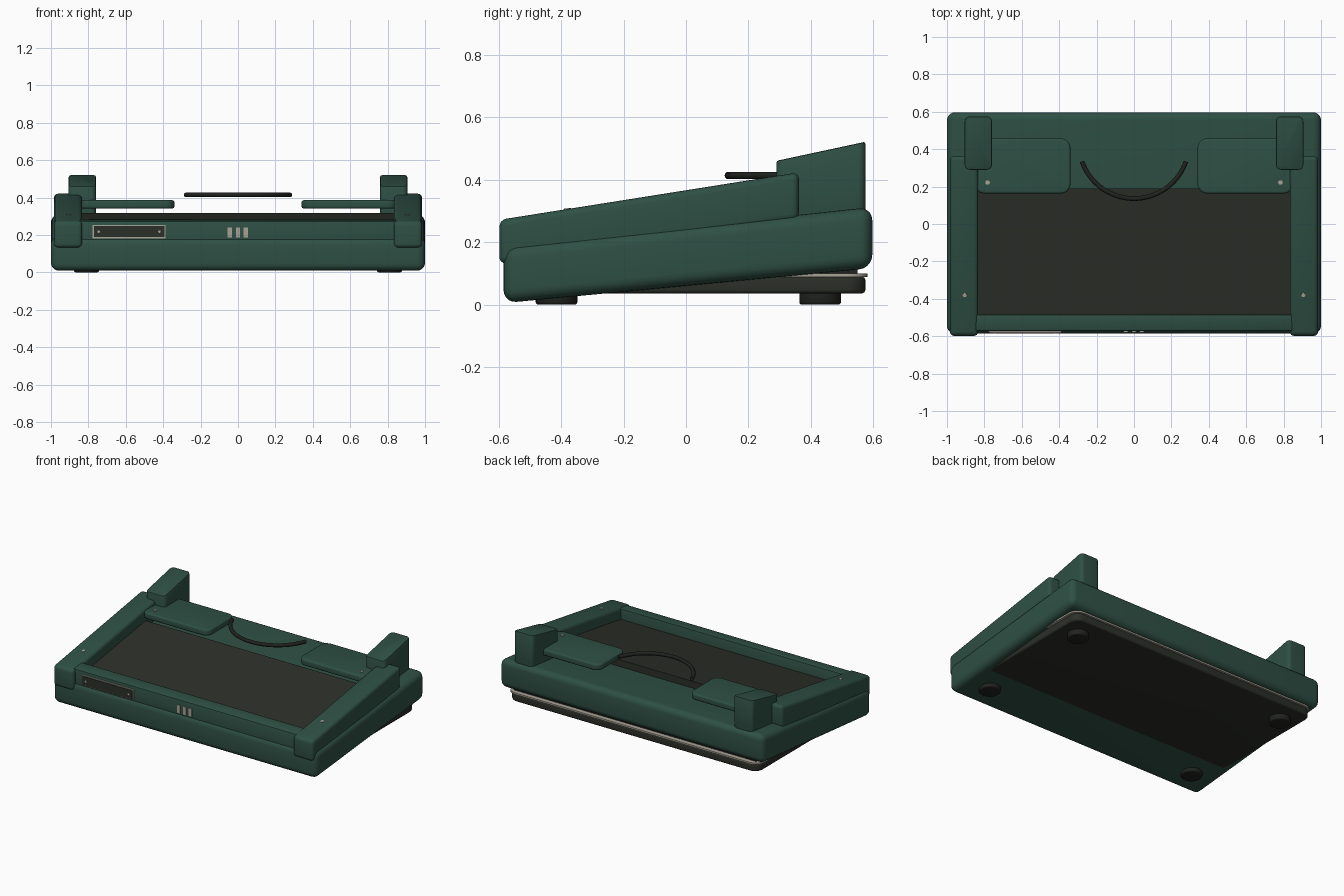
import bpy, bmesh, math
from mathutils import Matrix, Vector

cube = bpy.data.objects.get("Cube")
if cube:
    bpy.data.objects.remove(cube, do_unlink=True)


def material(name, rgb):
    m = bpy.data.materials.new(name)
    m.use_nodes = True
    m.diffuse_color = (*rgb, 1)
    node = m.node_tree.nodes["Principled BSDF"]
    node.inputs["Base Color"].default_value = (*rgb, 1)
    node.inputs["Roughness"].default_value = 0.6
    return m


GREEN = material("dark green", (0.028, 0.08, 0.058))
DARK = material("charcoal", (0.025, 0.028, 0.022))
RUBBER = material("black rubber", (0.014, 0.016, 0.013))
BEIGE = material("warm grey", (0.40, 0.37, 0.31))


def finish(bm, name, mat):
    bmesh.ops.recalc_face_normals(bm, faces=bm.faces)
    mesh = bpy.data.meshes.new(name)
    bm.to_mesh(mesh)
    bm.free()
    mesh.materials.append(mat)
    ob = bpy.data.objects.new(name, mesh)
    bpy.context.collection.objects.link(ob)
    bpy.ops.object.select_all(action="DESELECT")
    ob.select_set(True)
    bpy.context.view_layer.objects.active = ob
    bpy.ops.object.shade_smooth_by_angle(angle=math.radians(32))
    return ob


def prism(name, profile, x0, x1, mat, edge=0.0, corner=0.0, segs=4):
    """Side profile (y, z) extruded along x; corner rounds the plan, edge rounds the rest."""
    bm = bmesh.new()
    face = bm.faces.new([bm.verts.new((x0, y, z)) for y, z in profile])
    ext = bmesh.ops.extrude_face_region(bm, geom=[face])
    moved = [v for v in ext["geom"] if isinstance(v, bmesh.types.BMVert)]
    bmesh.ops.translate(bm, verts=moved, vec=(x1 - x0, 0, 0))
    bmesh.ops.recalc_face_normals(bm, faces=bm.faces)
    if corner:
        upright = [e for e in bm.edges
                   if abs((e.verts[0].co - e.verts[1].co).normalized().z) > 0.9]
        bmesh.ops.bevel(bm, geom=upright, offset=corner, segments=6,
                        profile=0.5, affect="EDGES", clamp_overlap=True)
    if edge:
        sharp = [e for e in bm.edges if e.calc_face_angle(0) > math.radians(35)]
        bmesh.ops.bevel(bm, geom=sharp, offset=edge, segments=segs,
                        profile=0.5, affect="EDGES", clamp_overlap=True)
    return finish(bm, name, mat)


def box(name, x0, x1, y0, y1, z0, z1, mat, **kw):
    return prism(name, [(y0, z0), (y1, z0), (y1, z1), (y0, z1)], x0, x1, mat, **kw)


def disc(name, pos, radius, depth, mat, axis=(0, 0, 1), edge=0.0):
    bm = bmesh.new()
    bmesh.ops.create_cone(bm, cap_ends=True, segments=32,
                          radius1=radius, radius2=radius, depth=depth)
    if edge:
        rim = [e for e in bm.edges if e.calc_face_angle(0) > 1]
        bmesh.ops.bevel(bm, geom=rim, offset=edge, segments=3,
                        profile=0.5, affect="EDGES")
    turn = Vector((0, 0, 1)).rotation_difference(Vector(axis)).to_matrix().to_4x4()
    bmesh.ops.transform(bm, matrix=Matrix.Translation(pos) @ turn, verts=bm.verts)
    return finish(bm, name, mat)


# Sloped main body
prism("body", [(-0.585, 0.005), (0.597, 0.117), (0.597, 0.313), (-0.585, 0.187)],
      -1, 1, GREEN, edge=0.042, segs=5)

# Horizontal base tray with trim and feet
box("base_tray", -0.945, 0.945, -0.5, 0.575, 0.036, 0.09, DARK, edge=0.012, corner=0.06)
box("base_trim", -0.955, 0.955, -0.5, 0.582, 0.089, 0.1, BEIGE, corner=0.065)
box("tray_neck", -0.92, 0.92, -0.3, 0.55, 0.095, 0.15, RUBBER)
for sx in (-1, 1):
    for y in (-0.415, 0.43):
        disc("foot", (sx * 0.81, y, 0.025), 0.067, 0.05, RUBBER, edge=0.009)

# Sunken sloping panel and front rail
prism("top_panel", [(-0.49, 0.15), (0.19, 0.24), (0.19, 0.316), (-0.49, 0.212)],
      -0.84, 0.84, DARK)
prism("front_rail", [(-0.573, 0.12), (-0.483, 0.12), (-0.483, 0.285), (-0.573, 0.275)],
      -0.85, 0.85, GREEN, edge=0.008, segs=2)

slope = Vector((0, -0.155, 1)).normalized()
for sx in (-1, 1):
    # Side arms
    prism("side_arm", [(-0.598, 0.13), (0.362, 0.272), (0.362, 0.424), (-0.598, 0.272)],
          sx * 0.833, sx * 0.984, GREEN, edge=0.022)
    disc("arm_screw", (sx * 0.905, -0.38, 0.306), 0.011, 0.006, BEIGE, axis=slope)
    # Raised rear posts
    prism("rear_post", [(0.29, 0.25), (0.575, 0.25), (0.575, 0.522), (0.29, 0.461)],
          sx * 0.76, sx * 0.905, GREEN, edge=0.006, corner=0.025, segs=2)
    # Floating pads
    box("pad", sx * 0.34, sx * 0.85, 0.163, 0.457, 0.341, 0.386, GREEN,
        edge=0.012, corner=0.05)
    disc("pad_screw", (sx * 0.783, 0.222, 0.387), 0.012, 0.006, BEIGE)

# Curved carrying handle
curve = bpy.data.curves.new("handle", "CURVE")
curve.dimensions = "3D"
curve.bevel_depth = 0.0125
curve.bevel_resolution = 3
curve.use_fill_caps = True
spline = curve.splines.new("POLY")
count = 33
spline.points.add(count - 1)
for i, p in enumerate(spline.points):
    a = math.radians(-71 + 142 * i / (count - 1))
    p.co = (0.294 * math.sin(a), 0.43 - 0.294 * math.cos(a), 0.414, 1)
spline.use_smooth = True
curve.materials.append(RUBBER)
bpy.context.collection.objects.link(bpy.data.objects.new("handle", curve))

# Front plate with border and screws
box("plate_border", -0.777, -0.388, -0.58, -0.572, 0.182, 0.254, BEIGE, corner=0.0)
box("front_plate", -0.771, -0.394, -0.584, -0.576, 0.188, 0.248, DARK)
for x in (-0.745, -0.42):
    disc("plate_screw", (x, -0.584, 0.218), 0.007, 0.005, BEIGE, axis=(0, -1, 0))

# Three indicator bars
for x in (-0.045, 0, 0.042):
    box("indicator", x - 0.012, x + 0.012, -0.579, -0.571, 0.186, 0.24, BEIGE)
